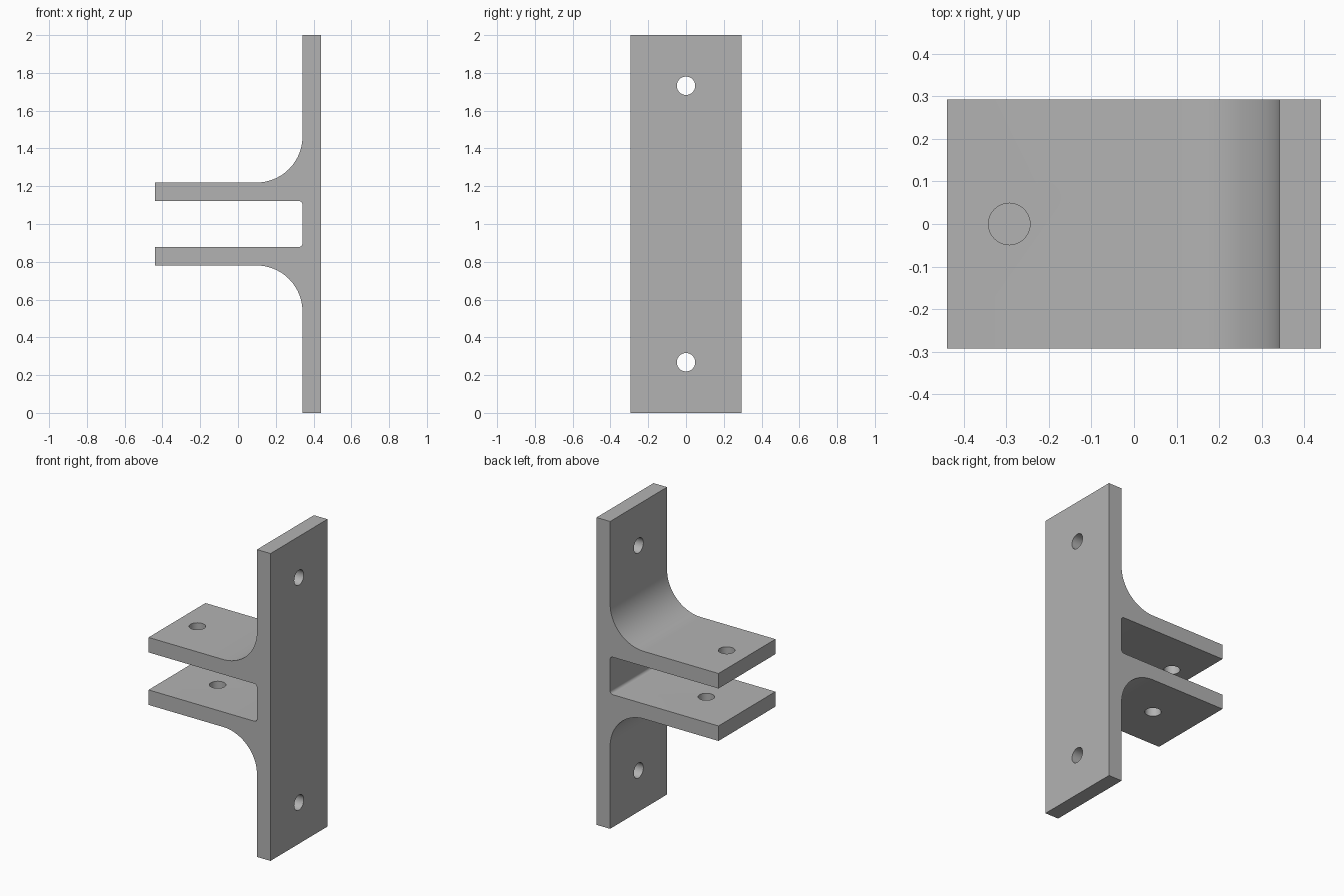
import bpy, bmesh, math
from mathutils import Matrix

if "Cube" in bpy.data.objects:
    bpy.data.objects.remove(bpy.data.objects["Cube"])

U = 2 / 205                      # one design unit
HALF_DEPTH = 30 * U


def arc(cx, cz, r, a0, a1, n):
    """Points on an arc in the xz plane, angles in degrees."""
    out = []
    for i in range(n + 1):
        a = math.radians(a0 + (a1 - a0) * i / n)
        out.append((cx + r * math.cos(a), cz + r * math.sin(a)))
    return out


# Upper half of the side profile, heights measured from the mid plane
big, small = 25, 2
upper = arc(35 - small, 12.5 - small, small, 0, 90, 6)         # inner corner
upper += [(-45, 12.5), (-45, 22.5)]                            # shelf end
upper += arc(35 - big, 22.5 + big, big, -90, 0, 24)            # outer fillet
upper += [(35, 102.5), (45, 102.5)]                            # plate top
profile = upper + [(x, -z) for x, z in reversed(upper)]

# Bracket body: extruded profile
bm = bmesh.new()
face = bm.faces.new([bm.verts.new((x * U, -HALF_DEPTH, 1 + z * U)) for x, z in profile])
ext = bmesh.ops.extrude_face_region(bm, geom=[face])
bmesh.ops.translate(bm, vec=(0, 2 * HALF_DEPTH, 0),
                    verts=[v for v in ext["geom"] if isinstance(v, bmesh.types.BMVert)])
bmesh.ops.recalc_face_normals(bm, faces=bm.faces)
mesh = bpy.data.meshes.new("bracket")
bm.to_mesh(mesh)
bm.free()
bracket = bpy.data.objects.new("bracket", mesh)
bpy.context.collection.objects.link(bracket)

grey = bpy.data.materials.new("grey")
grey.diffuse_color = (0.45, 0.45, 0.45, 1)
grey.use_nodes = True
grey.node_tree.nodes["Principled BSDF"].inputs["Base Color"].default_value = grey.diffuse_color
mesh.materials.append(grey)

# Bolt hole cutters: two through the plate, one through each shelf
turn = Matrix.Rotation(math.pi / 2, 4, 'Y')
holes = [(40, 75, turn), (40, -75, turn),
         (-30, 17.5, Matrix()), (-15, -17.5, Matrix())]
bm = bmesh.new()
for x, z, rot in holes:
    bmesh.ops.create_cone(bm, cap_ends=True, segments=48, radius1=5 * U, radius2=5 * U,
                          depth=16 * U, matrix=Matrix.Translation((x * U, 0, 1 + z * U)) @ rot)
cut_mesh = bpy.data.meshes.new("hole_cutter")
bm.to_mesh(cut_mesh)
bm.free()
cut_mesh.materials.append(grey)
cutter = bpy.data.objects.new("hole_cutter", cut_mesh)
cutter.hide_render = True
bpy.context.collection.objects.link(cutter)

# Cut the holes, then shade the fillets smooth with crisp edges
mod = bracket.modifiers.new("bolt_holes", 'BOOLEAN')
mod.operation = 'DIFFERENCE'
mod.solver = 'EXACT'
mod.object = cutter
bpy.context.view_layer.objects.active = bracket
bracket.select_set(True)
bpy.ops.object.modifier_apply(modifier=mod.name)
bpy.data.objects.remove(cutter)
bpy.ops.object.shade_smooth_by_angle(angle=math.radians(30))
